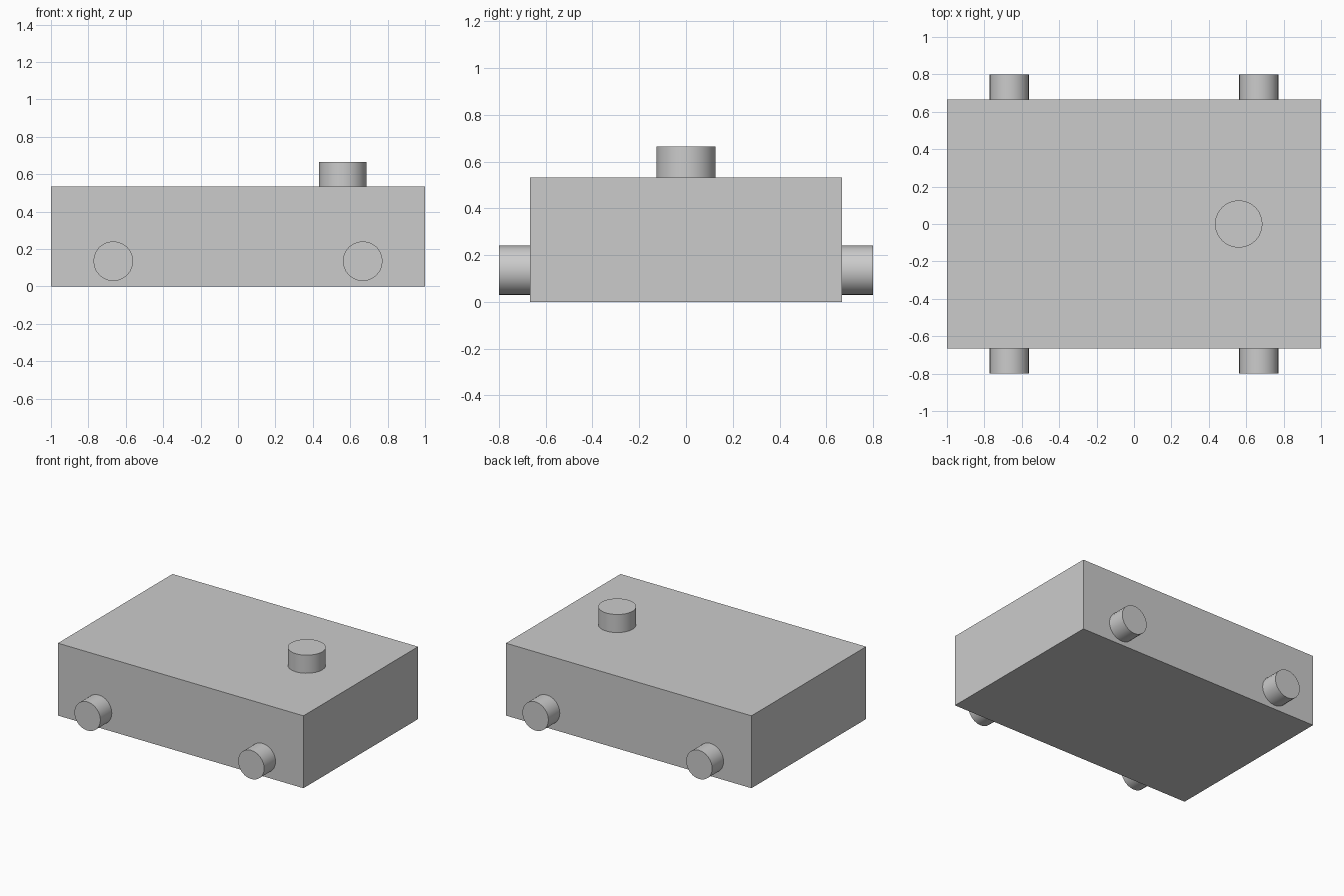
import bpy
from math import pi, radians

default_cube = bpy.data.objects.get("Cube")
if default_cube:
    bpy.data.objects.remove(default_cube, do_unlink=True)

LENGTH, WIDTH, HEIGHT = 2.0, 1.333, 0.533
STUB = 0.133   # how far every peg stands out
SINK = 0.02    # overlap into the body

# Single grey material
grey = bpy.data.materials.new("plain_grey")
grey.use_nodes = True
colour = (0.6, 0.6, 0.6, 1)
grey.diffuse_color = colour
grey.node_tree.nodes["Principled BSDF"].inputs["Base Color"].default_value = colour


def peg(name, radius, location, rotation=(0, 0, 0)):
    """Smooth-sided cylinder with sharp flat caps."""
    bpy.ops.mesh.primitive_cylinder_add(
        vertices=24, radius=radius, depth=STUB + SINK,
        location=location, rotation=rotation)
    obj = bpy.context.object
    obj.name = name
    obj.data.materials.append(grey)
    bpy.ops.object.shade_smooth_by_angle(angle=radians(35))
    return obj


# Body block
bpy.ops.mesh.primitive_cube_add(size=1, location=(0, 0, HEIGHT / 2))
body = bpy.context.object
body.name = "body"
body.scale = (LENGTH, WIDTH, HEIGHT)
bpy.ops.object.transform_apply(location=False, rotation=False, scale=True)
body.data.materials.append(grey)

# Top peg
peg("top_peg", 0.127, (0.56, 0, HEIGHT + (STUB - SINK) / 2))

# Four side pegs, two on the front and two on the back
for end, y_sign in (("front", -1), ("back", 1)):
    for side, x_sign in (("right", -1), ("left", 1)):
        y = y_sign * (WIDTH / 2 + (STUB - SINK) / 2)
        peg(f"{end}_{side}_peg", 0.106, (x_sign * 0.667, y, 0.135), (pi / 2, 0, 0))
